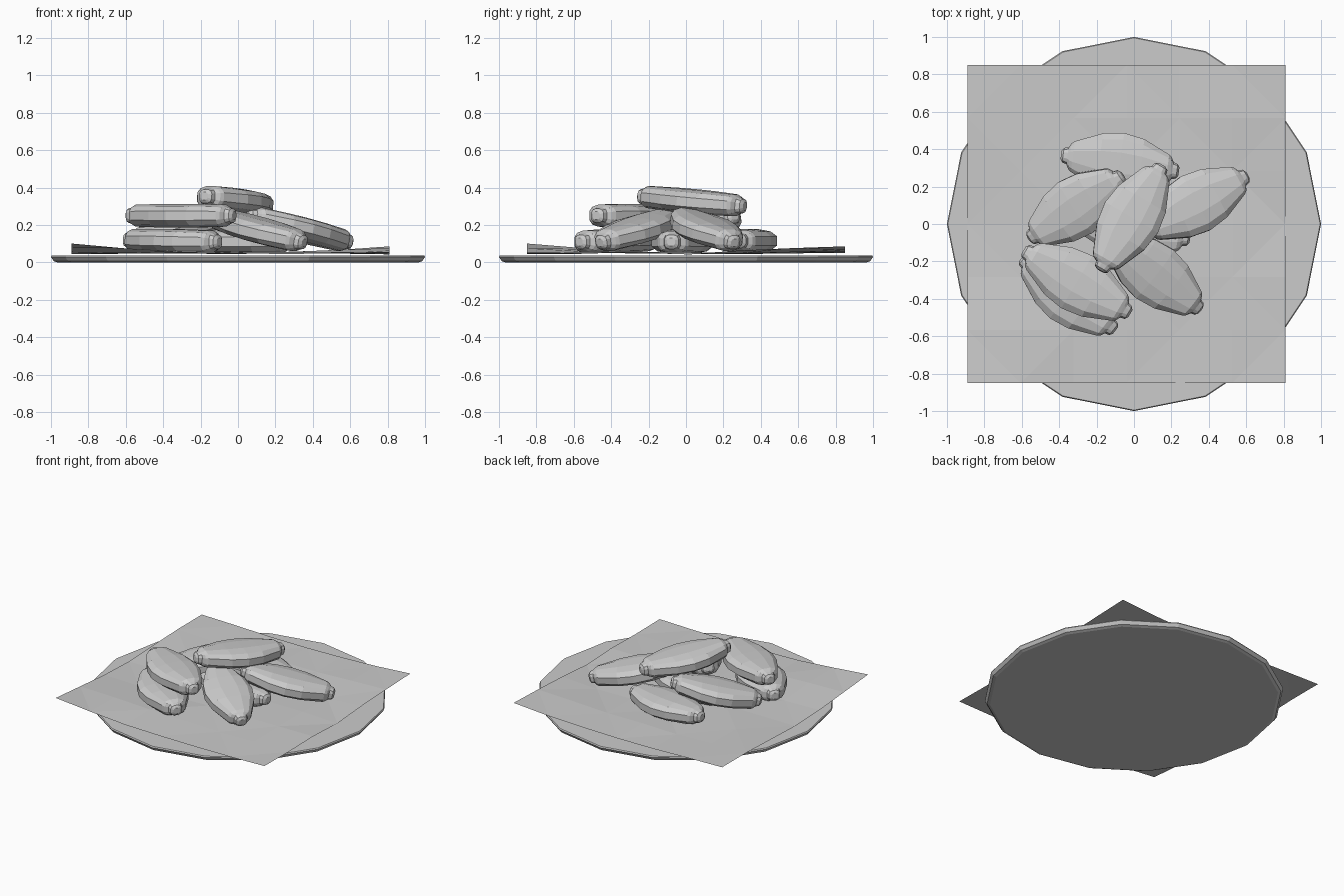
import bpy, bmesh, math, random
from mathutils import Vector

if "Cube" in bpy.data.objects:
    bpy.data.objects.remove(bpy.data.objects["Cube"])

random.seed(4)


def make_object(name, verts, faces):
    mesh = bpy.data.meshes.new(name)
    mesh.from_pydata(verts, [], faces)
    bm = bmesh.new()
    bm.from_mesh(mesh)
    bmesh.ops.recalc_face_normals(bm, faces=bm.faces)
    bm.to_mesh(mesh)
    bm.free()
    obj = bpy.data.objects.new(name, mesh)
    bpy.context.collection.objects.link(obj)
    return obj


def loft(name, rings):
    """Skin a list of equal-sized rings and cap both ends."""
    n = len(rings[0])
    verts = [v for ring in rings for v in ring]
    faces = [(r * n + i, r * n + (i + 1) % n, (r + 1) * n + (i + 1) % n, (r + 1) * n + i)
             for r in range(len(rings) - 1) for i in range(n)]
    faces += [tuple(range(n)), tuple(range(len(verts) - n, len(verts)))]
    return make_object(name, verts, faces)


# Plate: sixteen-sided disc with a chamfered rim
PLATE = [(0.965, 0.0), (0.985, 0.007), (1.0, 0.03), (0.995, 0.038), (0.97, 0.038)]
loft("plate", [[(r * math.cos(a), r * math.sin(a), z)
                for a in (math.tau * i / 16 for i in range(16))] for r, z in PLATE])

# Napkin: thin square sheet with lifted corners and soft creases
N = 6
verts = []
for j in range(N + 1):
    for i in range(N + 1):
        u, v = 2 * i / N - 1, 2 * j / N - 1
        if u < 0:
            lift = 0.055 if v < 0 else 0.02
        else:
            lift = 0.008 if v < 0 else 0.04
        corner = abs(u * v)
        z = 0.046 + lift * corner ** 1.5
        if corner < 0.99:
            z += random.uniform(-0.004, 0.011)
        verts.append((-0.04 + 0.85 * u, 0.85 * v, z))
faces = []
for j in range(N):
    for i in range(N):
        a = j * (N + 1) + i
        b, c, d = a + 1, a + N + 2, a + N + 1
        faces += [(a, b, c), (a, c, d)] if (i + j) % 2 else [(a, b, d), (b, c, d)]
make_object("napkin", verts, faces)

# Pastry profile: position along the axis, half width, half thickness
HALF = [(1.0, 0.022, 0.022), (0.965, 0.040, 0.038), (0.89, 0.047, 0.045),
        (0.85, 0.072, 0.052), (0.80, 0.085, 0.060), (0.35, 0.150, 0.064)]
PROFILE = [(-t, w, h) for t, w, h in HALF] + [(0, 0.168, 0.065)] + HALF[::-1]
SIDES = 12


def roll(name, a, b):
    a, b = Vector(a), Vector(b)
    axis = (b - a) / 2
    side = Vector((0, 0, 1)).cross(axis).normalized()
    up = axis.cross(side).normalized()
    rings = []
    for t, w, h in PROFILE:
        ring = []
        for k in range(SIDES):
            ang = math.tau * (k + 0.5) / SIDES
            c, s = math.cos(ang), math.sin(ang)
            # squared-off oval cross-section
            cx = math.copysign(abs(c) ** 0.8, c)
            sz = math.copysign(abs(s) ** 0.7, s)
            ring.append((a + b) / 2 + axis * t + side * w * cx + up * h * sz)
        rings.append(ring)
    return loft(name, rings)


# Pile of filled pastry rolls, bottom layer first
ROLLS = {
    "roll_back": ((-0.39, 0.37, 0.115), (0.24, 0.28, 0.115)),
    "roll_middle": ((-0.33, 0.04, 0.11), (0.30, -0.08, 0.11)),
    "roll_front_left_low": ((-0.60, -0.18, 0.12), (-0.10, -0.57, 0.11)),
    "roll_left": ((-0.56, -0.08, 0.115), (-0.06, 0.26, 0.25)),
    "roll_right": ((0.05, -0.04, 0.25), (0.605, 0.26, 0.105)),
    "roll_front_right": ((-0.14, -0.07, 0.245), (0.355, -0.46, 0.105)),
    "roll_front_left_top": ((-0.59, -0.14, 0.25), (-0.02, -0.48, 0.25)),
    "roll_top": ((-0.18, -0.25, 0.355), (0.15, 0.315, 0.30)),
}
for name, (a, b) in ROLLS.items():
    roll(name, a, b)
